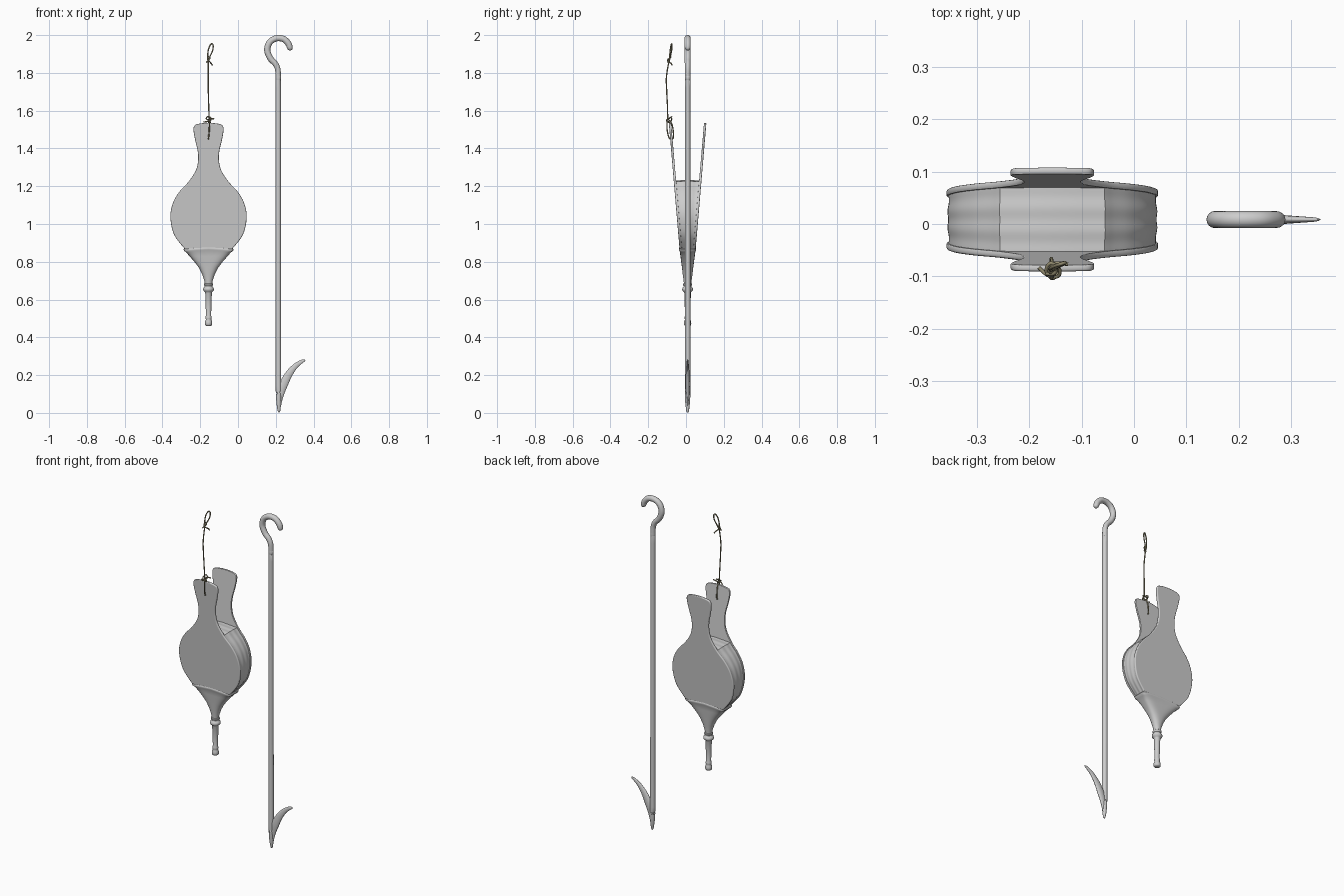
import bpy, bmesh, math

CX, CY = -0.156, 0.0085          # axis of the bellows and mid plane


def material(name, rgb):
    m = bpy.data.materials.new(name)
    m.diffuse_color = (*rgb, 1)
    return m


GREY = material("pale grey", (0.61, 0.61, 0.61))
CORD = material("olive cord", (0.29, 0.26, 0.16))


def spline(pts, n=6):
    """Catmull-Rom resampling of points of any dimension."""
    p = [pts[0]] + list(pts) + [pts[-1]]
    out = []
    for i in range(1, len(p) - 2):
        for k in range(n):
            t = k / n
            out.append(tuple(
                0.5 * (2 * b + (c - a) * t + (2 * a - 5 * b + 4 * c - d) * t * t
                       + (3 * b - a - 3 * c + d) * t ** 3)
                for a, b, c, d in zip(*p[i - 1:i + 3])))
    return out + [tuple(pts[-1])]


def loft(name, rings, mat, angle=40, caps=True):
    """Skin between closed rings of equal point count."""
    bm = bmesh.new()
    vs = [[bm.verts.new(c) for c in r] for r in rings]
    n = len(rings[0])
    for a, b in zip(vs, vs[1:]):
        for i in range(n):
            j = (i + 1) % n
            bm.faces.new((a[i], a[j], b[j], b[i]))
    if caps:
        bm.faces.new(vs[0])
        bm.faces.new(vs[-1])
    bmesh.ops.recalc_face_normals(bm, faces=bm.faces)
    me = bpy.data.meshes.new(name)
    bm.to_mesh(me)
    bm.free()
    me.materials.append(mat)
    return finish(bpy.data.objects.new(name, me), angle)


def finish(ob, angle):
    bpy.context.scene.collection.objects.link(ob)
    bpy.ops.object.select_all(action='DESELECT')
    bpy.context.view_layer.objects.active = ob
    ob.select_set(True)
    if ob.type == 'CURVE':
        bpy.ops.object.convert(target='MESH')
        ob = bpy.context.object
    bpy.ops.object.shade_smooth_by_angle(angle=math.radians(angle))
    return ob


def tube(name, pts, mat, res=4, n=6):
    """Round rod through points (x, y, z, radius)."""
    cu = bpy.data.curves.new(name, 'CURVE')
    cu.dimensions = '3D'
    cu.bevel_depth = 1
    cu.bevel_resolution = res
    cu.use_fill_caps = True
    path = spline(pts, n)
    s = cu.splines.new('POLY')
    s.points.add(len(path) - 1)
    for q, (x, y, z, r) in zip(s.points, path):
        q.co = (x, y, z, 1)
        q.radius = max(r, 0.0005)
    cu.materials.append(mat)
    return finish(bpy.data.objects.new(name, cu), 60)


def outer(z):
    """Distance of a board's outer face from the mid plane."""
    return 0.099 - 0.085 * (1.53 - z)


# Poker: shaft with rolled hook, then the barb
R = 0.0145
shaft = [(0.217, 0.001, 0.002), (0.217, 0.012, 0.007), (0.216, 0.05, 0.012),
         (0.215, 0.1, R), (0.214, 0.2, R), (0.213, 1.0, R), (0.213, 1.72, R),
         (0.213, 1.76, R), (0.2125, 1.795, R), (0.209, 1.825, R),
         (0.196, 1.85, 0.015), (0.172, 1.876, 0.016), (0.155, 1.92, 0.0165),
         (0.168, 1.962, 0.0165), (0.203, 1.983, 0.0165), (0.241, 1.979, 0.0165),
         (0.266, 1.956, 0.0165), (0.275, 1.933, 0.015), (0.278, 1.922, 0.009),
         (0.279, 1.919, 0.001)]
tube("poker_shaft", [(x, CY, z, r) for x, z, r in shaft], GREY, 6)
barb = [(0.218, 0.02, 0.006), (0.224, 0.09, 0.017), (0.24, 0.147, 0.023),
        (0.268, 0.203, 0.020), (0.302, 0.246, 0.0145), (0.334, 0.27, 0.010),
        (0.349, 0.277, 0.007), (0.356, 0.281, 0.001)]
ob = tube("poker_barb", [(x, 0, z, r) for x, z, r in barb], GREY, 5)
ob.scale.y = 0.5
ob.location.y = CY

# Bellows boards: half outline (half width, z) from nozzle to handle top
half = spline([(0.124, 0.866), (0.182, 0.943), (0.202, 1.035), (0.189, 1.11),
               (0.155, 1.17), (0.105, 1.225), (0.067, 1.285), (0.055, 1.34),
               (0.058, 1.39), (0.07, 1.44), (0.079, 1.49), (0.078, 1.514),
               (0.066, 1.527), (0.03, 1.534), (0.0, 1.535)])
outline = half + [(-w, z) for w, z in half[-2::-1]]


def inset(pts, d):
    """Move a counter-clockwise outline inwards."""
    out = []
    for i, (w, z) in enumerate(pts):
        (aw, az), (bw, bz) = pts[i - 1], pts[(i + 1) % len(pts)]
        length = math.hypot(bw - aw, bz - az)
        out.append((w - d * (bz - az) / length, z + d * (bw - aw) / length))
    return out


for name, side in (("front_board", -1), ("back_board", 1)):
    rings = []
    for depth, d in ((0.0125, 0.003), (0.0125, 0.001), (0.0115, 0), (0.004, 0),
                     (0.0012, 0.0012), (0, 0.004), (0, 0.006)):
        rings.append([(CX + w, CY + side * (outer(z) - depth), z)
                      for w, z in inset(outline, d)])
    loft(name, rings, GREY, 50)

# Pleated leather between the boards
edge = [(w, z) for w, z in half if z < 1.228]
edge += [(edge[-1][0] * k, 1.228 + 0.007 * (1 - k)) for k in (0.97, 0.8, 0.5, 0)]
edge = edge + [(-w, z) for w, z in edge[-2::-1]]
rings = []
for i in range(37):
    t = -1 + i / 18
    k = 0.98 + 0.014 * (1 - t * t) - 0.008 * math.cos(t * math.pi * 1.5) ** 2
    rings.append([(CX + w * k, CY + t * (outer(z) - 0.008), 1.03 + (z - 1.03) * k)
                  for w, z in edge])
loft("leather_pleats", rings, GREY, 35)

# Nozzle: collar, flattened funnel (z, half x, half y, squareness)
rings = []
funnel = [(0.870, 0.122, 0.038, 8), (0.873, 0.130, 0.043, 8), (0.869, 0.133, 0.0455, 8),
          (0.861, 0.129, 0.0445, 8), (0.855, 0.120, 0.0415, 6), (0.83, 0.101, 0.038, 4),
          (0.80, 0.075, 0.034, 3.2), (0.77, 0.052, 0.030, 2.6), (0.735, 0.034, 0.026, 2.2),
          (0.70, 0.022, 0.021, 2), (0.675, 0.019, 0.019, 2)]
for z, hx, hy, p in funnel:
    ring = []
    for i in range(64):
        a = 2 * math.pi * i / 64
        c, s = math.cos(a), math.sin(a)
        x = math.copysign(abs(c) ** (2 / p), c)
        y = math.copysign(abs(s) ** (2 / p), s)
        wave = 0.004 * math.cos(3 * x) if z > 0.85 else 0
        ring.append((CX + hx * x, CY + hy * y, z + wave))
    rings.append(ring)
loft("nozzle_funnel", rings, GREY, 60)

# Turned pipe (z, radius)
pipe = [(0.70, 0.019), (0.686, 0.02), (0.683, 0.024), (0.676, 0.024), (0.672, 0.02),
        (0.666, 0.021), (0.662, 0.027), (0.654, 0.029), (0.646, 0.027), (0.641, 0.02),
        (0.635, 0.0175), (0.57, 0.0155), (0.515, 0.0135), (0.507, 0.0165), (0.50, 0.0165),
        (0.494, 0.014), (0.486, 0.018), (0.475, 0.0195), (0.465, 0.0185), (0.461, 0.014)]
loft("nozzle_pipe", [[(CX + r * math.cos(a * math.pi / 12), CY + r * math.sin(a * math.pi / 12), z)
                      for a in range(24)] for z, r in pipe], GREY, 50)


# Hanging cord: loop through the handle, knots, strand and top loop
def cord(name, pts):
    tube(name, [(*p, 0.0034) for p in pts], CORD, 2)


cord("handle_loop", [(-0.151, -0.1, 1.55), (-0.152, -0.1, 1.50), (-0.156, -0.09, 1.458),
                     (-0.158, -0.077, 1.45), (-0.158, -0.066, 1.462), (-0.157, -0.072, 1.52),
                     (-0.155, -0.085, 1.545), (-0.152, -0.098, 1.555)])
cord("lower_knot", [(-0.182, -0.083, 1.54), (-0.165, -0.098, 1.542), (-0.145, -0.1, 1.55),
                    (-0.143, -0.085, 1.562), (-0.16, -0.075, 1.568), (-0.168, -0.09, 1.558),
                    (-0.155, -0.104, 1.548), (-0.145, -0.09, 1.538), (-0.158, -0.08, 1.545),
                    (-0.15, -0.075, 1.556), (-0.126, -0.077, 1.558)])
cord("strand", [(-0.152, -0.097, 1.55), (-0.155, -0.098, 1.62), (-0.157, -0.102, 1.70),
                (-0.158, -0.104, 1.77), (-0.158, -0.098, 1.82), (-0.157, -0.089, 1.865)])
cord("top_loop", [(-0.157, -0.089, 1.86), (-0.16, -0.086, 1.895), (-0.155, -0.082, 1.93),
                  (-0.142, -0.077, 1.953), (-0.132, -0.074, 1.948), (-0.134, -0.076, 1.92),
                  (-0.147, -0.082, 1.89), (-0.157, -0.088, 1.865)])
cord("upper_knot", [(-0.167, -0.095, 1.855), (-0.155, -0.096, 1.87), (-0.148, -0.088, 1.878),
                    (-0.155, -0.08, 1.885), (-0.162, -0.09, 1.875), (-0.152, -0.093, 1.862),
                    (-0.142, -0.078, 1.85), (-0.135, -0.074, 1.84)])
